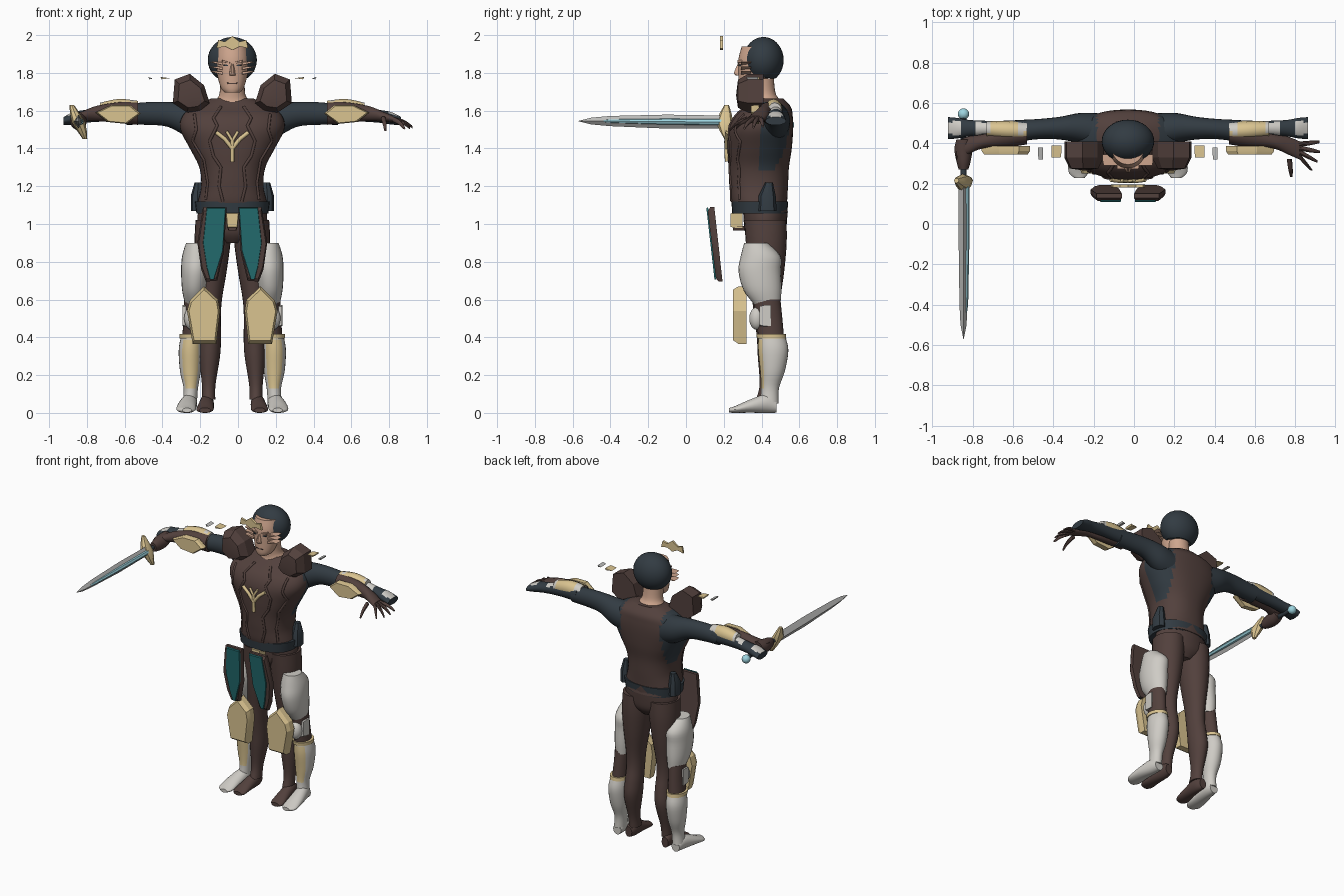
import bpy, bmesh, math
from mathutils import Vector
from mathutils.bvhtree import BVHTree

CX = -0.03  # body centre line


def mat(name, c):
    m = bpy.data.materials.new(name)
    m.diffuse_color = (*c, 1)
    return m


BROWN = mat("dark brown", (0.085, 0.052, 0.046))
BLACK = mat("blue black", (0.032, 0.044, 0.055))
WHITE = mat("off white", (0.62, 0.60, 0.56))
GOLD = mat("pale gold", (0.70, 0.55, 0.28))
TEAL = mat("teal", (0.018, 0.16, 0.17))
SKIN = mat("skin", (0.62, 0.38, 0.27))
STEEL = mat("steel", (0.50, 0.50, 0.49))
BLUE = mat("light blue", (0.34, 0.66, 0.74))


def finish(name, bm, mats, rule=None, angle=35):
    bmesh.ops.recalc_face_normals(bm, faces=bm.faces)
    bm.normal_update()
    if rule:
        for f in bm.faces:
            f.material_index = rule(f.calc_center_median(), f.normal)
    me = bpy.data.meshes.new(name)
    bm.to_mesh(me)
    bm.free()
    for m in (mats if isinstance(mats, (list, tuple)) else [mats]):
        me.materials.append(m)
    ob = bpy.data.objects.new(name, me)
    bpy.context.collection.objects.link(ob)
    bpy.ops.object.select_all(action='DESELECT')
    ob.select_set(True)
    bpy.context.view_layer.objects.active = ob
    bpy.ops.object.shade_smooth_by_angle(angle=math.radians(angle))
    return ob


def tube(name, rings, mats, axis='z', s=1, n=24, steps=4, p=2, rule=None):
    """Loft of rings (x, y, z, ra, rb); radii follow the two axes across 'axis'."""
    R = []
    for i in range(len(rings) - 1):
        q = [rings[max(0, min(len(rings) - 1, i + k))] for k in (-1, 0, 1, 2)]
        for j in range(steps):
            t = j / steps
            R.append([0.5 * (2*b + (c-a)*t + (2*a-5*b+4*c-d)*t*t + (3*b-a-3*c+d)*t**3)
                      for a, b, c, d in zip(*q)])
    R.append(rings[-1])
    bm = bmesh.new()
    loops = []
    for x, y, z, ra, rb in R:
        lp = []
        for k in range(n):
            t = 2 * math.pi * k / n
            c, d = math.cos(t), math.sin(t)
            a = ra * math.copysign(abs(c) ** (2 / p), c)
            b = rb * math.copysign(abs(d) ** (2 / p), d)
            o = {'z': (a, b, 0), 'x': (0, a, b), 'y': (a, 0, b)}[axis]
            lp.append(bm.verts.new((CX + s * (x + o[0]), y + o[1], z + o[2])))
        loops.append(lp)
    for a, b in zip(loops, loops[1:]):
        for k in range(n):
            bm.faces.new((a[k], a[(k+1) % n], b[(k+1) % n], b[k]))
    bm.faces.new(loops[0])
    bm.faces.new(loops[-1])
    return finish(name, bm, mats, rule)


def plate(name, pts, y0, y1, m, s=1, front=0.9, lean=0, ztop=0, mid=0):
    """Upright plate from an (x, z) outline; front face shrunk, optionally leaning and peaked."""
    bm = bmesh.new()
    cx = sum(p[0] for p in pts) / len(pts)
    cz = sum(p[1] for p in pts) / len(pts)

    def ring(k, y):
        return [bm.verts.new((CX + s * (cx + (x-cx)*k), y + lean * (ztop-z), cz + (z-cz)*k)) for x, z in pts]
    f, c, b = ring(front, y0), ring(1, y0 + (y1-y0)*0.4), ring(1, y1)
    n = len(pts)
    for u, v in ((f, c), (c, b)):
        for i in range(n):
            bm.faces.new((u[i], u[(i+1) % n], v[(i+1) % n], v[i]))
    bm.faces.new(b)
    if mid:
        tip = bm.verts.new((CX + s*cx, y0 - mid + lean*(ztop-cz), cz))
        for i in range(n):
            bm.faces.new((f[i], f[(i+1) % n], tip))
    else:
        bm.faces.new(f)
    return finish(name, bm, m, angle=20)


def ball(name, loc, r, m):
    bm = bmesh.new()
    bmesh.ops.create_uvsphere(bm, u_segments=32, v_segments=18, radius=1)
    for v in bm.verts:
        v.co = Vector((CX + loc[0] + v.co.x*r[0], loc[1] + v.co.y*r[1], loc[2] + v.co.z*r[2]))
    return bm if m is None else finish(name, bm, m)


# torso: brown cuirass with black flanks
torso = tube("torso", [(0, .42, 1.06, .17, .12), (0, .39, 1.10, .185, .145), (0, .385, 1.2, .165, .155),
                       (0, .385, 1.3, .175, .16), (0, .39, 1.4, .225, .17), (0, .395, 1.5, .275, .172),
                       (0, .41, 1.57, .265, .155), (0, .435, 1.62, .21, .12), (0, .44, 1.665, .11, .075)],
             [BROWN, BLACK], n=48, steps=6, p=2.3,
             rule=lambda c, n: int(abs(c.x-CX) > .155 and c.y > .39 and c.z > 1.29))
tube("pelvis", [(0, .42, .90, .06, .07), (0, .42, .95, .16, .105), (0, .42, 1.02, .185, .115),
                (0, .42, 1.12, .17, .12)], BROWN)
bvh = BVHTree.FromPolygons([v.co for v in torso.data.vertices], [p.vertices[:] for p in torso.data.polygons])


def on_torso(x, z, lift):
    hit = bvh.ray_cast(Vector((CX + x, -1, z)), Vector((0, 1, 0)))[0]
    return (CX + x, (hit.y if hit else .35) - lift, z)


def ridge(name, pts, r, m, lift=0):
    cu = bpy.data.curves.new(name, 'CURVE')
    cu.dimensions = '3D'
    cu.bevel_depth, cu.bevel_resolution = r, 2
    cu.use_fill_caps = True
    sp = cu.splines.new('POLY')
    dense = [Vector(a).lerp(Vector(b), j/4) for a, b in zip(pts, pts[1:]) for j in range(4)] + [Vector(pts[-1])]
    sp.points.add(len(dense) - 1)
    for q, (x, z) in zip(sp.points, dense):
        q.co = (*on_torso(x, z, lift), 1)
    cu.materials.append(m)
    bpy.context.collection.objects.link(bpy.data.objects.new(name, cu))


ridge("chest_ornament_stem", [(0, 1.33), (0, 1.44)], .011, GOLD, .006)
# belt
tube("belt", [(0, .39, 1.055, .19, .145), (0, .39, 1.12, .198, .15)], BLACK, steps=1, p=2.3, n=32)
plate("buckle", [(-.035, 1.06), (.035, 1.06), (.028, .98), (-.028, .98)], .235, .30, GOLD)
plate("tabard_tip", [(-.03, .99), (.03, .99), (.02, .965), (-.02, .965)], .25, .31, BROWN)

# head
tube("head", [(0, .325, 1.695, .038, .04), (0, .34, 1.72, .06, .062), (0, .36, 1.79, .08, .083),
              (0, .37, 1.87, .088, .093), (0, .38, 1.94, .08, .085)], SKIN, n=32)
tube("neck", [(0, .43, 1.61, .125, .1), (0, .425, 1.65, .092, .08), (0, .41, 1.69, .068, .065),
              (0, .40, 1.77, .066, .065)], SKIN)
tube("nose", [(0, .29, 1.85, .008, .016), (0, .275, 1.80, .015, .022), (0, .283, 1.785, .016, .016)], SKIN, n=10)
plate("mouth", [(-.028, 1.748), (.028, 1.748), (.025, 1.741), (-.025, 1.741)], .277, .30, BROWN)
bm = ball("helmet", (0, .41, 1.868), (.13, .107, .122), None)
bmesh.ops.bisect_plane(bm, geom=bm.verts[:] + bm.edges[:] + bm.faces[:], plane_co=(0, .41, 1.775),
                       plane_no=(0, -.1, -1), clear_outer=True)
bmesh.ops.holes_fill(bm, edges=bm.edges[:])
finish("helmet", bm, BLACK)
plate("crown", [(-.085, 1.93), (-.075, 1.975), (-.04, 1.965), (0, 1.995), (.04, 1.965), (.075, 1.975), (.085, 1.93),
                (.04, 1.94), (0, 1.92), (-.04, 1.94)], .18, .195, GOLD, front=.97)

for s, side in ((-1, "right"), (1, "left")):
    # chest ornament arms and cuirass ridges
    ridge(side + "_chest_ornament_arm", [(0, 1.40), (s*.04, 1.45), (s*.085, 1.485)], .011, GOLD, .006)
    ridge(side + "_chest_ornament_prong", [(0, 1.44), (s*.03, 1.49)], .008, GOLD, .006)
    for i, pts in enumerate(([(.06, 1.62), (.1, 1.56), (.08, 1.52), (.12, 1.44), (.1, 1.36), (.06, 1.3), (.07, 1.2), (.05, 1.12)],
                             [(.2, 1.58), (.19, 1.5), (.21, 1.44), (.15, 1.34), (.13, 1.22), (.14, 1.13)])):
        ridge(f"{side}_cuirass_ridge_{i}", [(s*x, z) for x, z in pts], .008, BROWN)
    # face details
    plate(side + "_eye", [(.022, 1.843), (.048, 1.845), (.048, 1.836), (.022, 1.836)], .278, .31, BLACK, s)
    plate(side + "_brow", [(.012, 1.858), (.055, 1.868), (.055, 1.858), (.012, 1.848)], .272, .31, SKIN, s)
    for i in range(3):
        z = 1.79 + i*.025
        plate(f"{side}_cheek_guard_{i}", [(.05, z), (.125, z+.018), (.09, z+.02), (.05, z+.016)], .29, .345, SKIN, s)
    # shoulder pad and floating slivers
    plate(side + "_shoulder_pad", [(.12, 1.64), (.15, 1.735), (.225, 1.795), (.305, 1.765), (.315, 1.64), (.24, 1.59), (.17, 1.6)],
          .275, .41, BROWN, s, front=.72, mid=.01)
    plate(side + "_sliver", [(.33, 1.772), (.38, 1.778), (.375, 1.766)], .33, .39, GOLD, s)
    plate(side + "_outer_sliver", [(.42, 1.77), (.445, 1.778), (.44, 1.766)], .32, .38, STEEL, s)
    # arms
    tube(side + "_upper_arm", [(.15, .46, 1.53, .09, .10), (.24, .475, 1.55, .075, .088), (.34, .475, 1.58, .056, .066),
                               (.45, .47, 1.585, .05, .06), (.56, .46, 1.58, .055, .055)], BLACK, 'x', s)
    tube(side + "_forearm", [(.5, .45, 1.585, .055, .06), (.6, .435, 1.59, .055, .055), (.72, .41, 1.585, .036, .04),
                             (.79, .39, 1.57, .044, .028), (.85, .365, 1.555, .045, .018)], BROWN, 'x', s)
    tube(side + "_gauntlet", [(.52, .475, 1.59, .04, .05), (.66, .475, 1.585, .036, .042), (.78, .475, 1.57, .04, .034),
                              (.84, .475, 1.56, .05, .033), (.893, .475, 1.545, .055, .022)], [BLACK, WHITE], 'x', s,
         rule=lambda c, n: int(n.z > .6 and abs(c.y-.475) < .032 and (abs(c.x-CX) > .83 or abs(abs(c.x-CX)-.68) < .06)))
    tube(side + "_bracer_top", [(.5, .46, 1.60, .045, .052), (.6, .465, 1.61, .046, .052), (.7, .47, 1.6, .038, .042)],
         [GOLD, WHITE], 'x', s, n=12, rule=lambda c, n: int(abs(abs(c.x-CX)-.61) > .06 and c.y > .45))
    plate(side + "_forearm_plate", [(.485, 1.585), (.54, 1.63), (.64, 1.63), (.725, 1.59), (.66, 1.54), (.56, 1.53)],
          .345, .387, GOLD, s)
    # legs
    tube(side + "_leg", [(.125, .42, .07, .035, .05), (.125, .435, .15, .036, .045), (.12, .45, .3, .055, .07),
                         (.115, .445, .4, .055, .07), (.115, .43, .5, .054, .068), (.115, .425, .6, .06, .075),
                         (.11, .425, .75, .08, .095), (.105, .425, .9, .095, .108), (.1, .42, 1.02, .095, .112)], BROWN, 'z', s)
    tube(side + "_foot", [(.14, .475, .04, .025, .035), (.135, .43, .05, .036, .05), (.14, .34, .035, .042, .034),
                          (.145, .27, .018, .045, .018), (.145, .245, .014, .03, .013)], BROWN, 'y', s)
    tube(side + "_boot", [(.225, .44, .05, .038, .05), (.22, .445, .13, .038, .047), (.222, .458, .22, .055, .065),
                          (.222, .462, .33, .062, .08), (.218, .455, .40, .055, .072)], [WHITE, GOLD], 'z', s,
         rule=lambda c, n: int(n.y < -.55 and .13 < c.z < .385))
    tube(side + "_boot_foot", [(.225, .48, .035, .03, .034), (.228, .43, .05, .042, .05), (.24, .34, .036, .05, .035),
                               (.245, .26, .018, .05, .018), (.24, .228, .014, .025, .012)], WHITE, 'y', s)
    tube(side + "_boot_band", [(.218, .453, .395, .062, .078), (.218, .45, .418, .062, .078)], GOLD, 'z', s, steps=1)
    tube(side + "_outer_knee", [(.215, .45, .41, .05, .068), (.21, .44, .5, .048, .07), (.205, .43, .6, .05, .07)], BROWN, 'z', s)
    ball(side + "_knee_cap", (s*.215, .375, .5), (.04, .04, .06), WHITE)
    plate(side + "_knee_side", [(.225, .45), (.265, .46), (.265, .57), (.225, .57)], .39, .45, WHITE, s)
    tube(side + "_thigh_guard", [(.20, .43, .575, .05, .07), (.2, .405, .65, .066, .1), (.195, .39, .75, .076, .112),
                                 (.19, .395, .83, .076, .105), (.19, .37, .90, .055, .062)], WHITE, 'z', s)
    plate(side + "_knee_plate", [(.15, .67), (.225, .595), (.24, .54), (.21, .365), (.085, .365), (.065, .54), (.075, .60)],
          .25, .32, GOLD, s, front=.88)
    # hip plates with teal inlay
    hip = [(.03, 1.09), (.155, 1.09), (.185, .9), (.165, .76), (.14, .695), (.08, .70), (.045, .85)]
    plate(side + "_hip_plate", hip, .115, .15, BROWN, s, lean=.11, ztop=1.09)
    plate(side + "_hip_inlay", [(.035, 1.088), (.135, 1.088), (.155, .9), (.135, .77), (.118, .705), (.098, .705), (.05, .86)],
          .108, .117, TEAL, s, front=.97, lean=.11, ztop=1.09)
    # belt pouch
    tube(side + "_belt_pouch", [(.185, .43, 1.07, .035, .05), (.185, .43, 1.15, .035, .045), (.18, .44, 1.22, .02, .02)],
         BLACK, 'z', s, n=8, steps=1)

# open hand
for i, (dx, dy, dz) in enumerate(((.105, .012, -.04), (.108, -.02, -.045), (.095, -.05, -.05), (.065, -.075, -.05), (.01, -.09, -.06))):
    y = .395 - i*.018
    x = .845 if i < 4 else .80
    tube(f"finger_{i}", [(x, y, 1.557, .013, .014), (x+dx*.6, y+dy*.6, 1.557+dz*.4, .011, .011),
                         (x+dx, y+dy, 1.557+dz, .006, .006)], BROWN, 'x' if i < 3 else 'y', n=10)
# gripping hand
tube("gripping_hand", [(-.81, .42, 1.56, .04, .035), (-.815, .37, 1.545, .045, .045), (-.815, .31, 1.54, .035, .042),
                       (-.815, .27, 1.54, .024, .03)], BROWN, 'y', n=14)

# sword
X = -.845 - CX
tube("grip", [(X, .53, 1.53, .014, .014), (X, .22, 1.54, .014, .014)], BLACK, 'y', n=12)
ball("pommel", (X, .545, 1.525), (.028, .028, .028), BLUE)
tube("guard", [(X+.035, .215, 1.45, .012, .012), (X+.02, .21, 1.49, .025, .03), (X, .205, 1.54, .036, .045),
               (X-.02, .21, 1.59, .025, .03), (X-.035, .215, 1.63, .012, .012)], GOLD, 'z', n=8, steps=1)
tube("blade", [(X, .20, 1.54, .024, .034), (X, -.1, 1.542, .024, .037), (X, -.4, 1.545, .02, .027),
               (X, -.5, 1.545, .015, .018), (X, -.57, 1.545, .001, .001)], STEEL, 'y', n=4, steps=1)
tube("blade_inlay", [(X+.007, .19, 1.54, .022, .018), (X+.007, -.1, 1.542, .022, .018),
                     (X+.006, -.4, 1.545, .017, .011), (X+.002, -.49, 1.545, .008, .003)], BLUE, 'y', n=8, steps=1)
